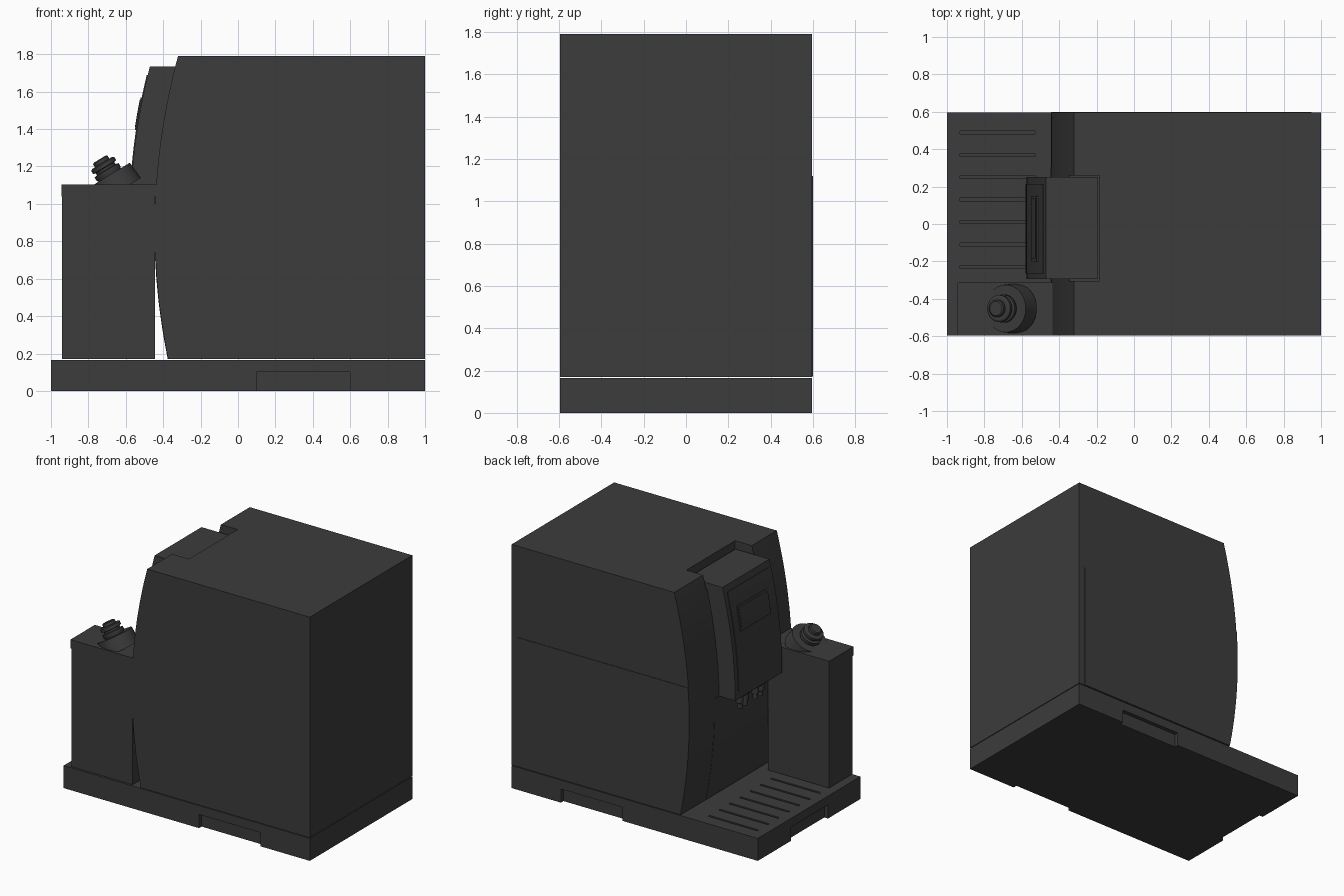
import bpy, bmesh
from math import atan2
from mathutils import Vector, Matrix

cube = bpy.data.objects.get("Cube")
if cube:
    bpy.data.objects.remove(cube, do_unlink=True)

GREY = (0.045, 0.045, 0.045, 1)
mat = bpy.data.materials.new("charcoal plastic")
mat.use_nodes = True
mat.diffuse_color = GREY
bsdf = next(n for n in mat.node_tree.nodes if n.type == 'BSDF_PRINCIPLED')
bsdf.inputs["Base Color"].default_value = GREY


def finish(name, bm, smooth=False):
    bmesh.ops.recalc_face_normals(bm, faces=bm.faces)
    mesh = bpy.data.meshes.new(name)
    bm.to_mesh(mesh)
    bm.free()
    mesh.materials.append(mat)
    ob = bpy.data.objects.new(name, mesh)
    bpy.context.collection.objects.link(ob)
    if smooth:
        activate(ob)
        bpy.ops.object.shade_smooth_by_angle()
    return ob


def activate(ob):
    bpy.ops.object.select_all(action='DESELECT')
    ob.select_set(True)
    bpy.context.view_layer.objects.active = ob


def prism(name, profile, y0, y1, smooth=False):
    """Side profile in x and z, stretched along y."""
    bm = bmesh.new()
    face = bm.faces.new([bm.verts.new((x, y0, z)) for x, z in profile])
    new = bmesh.ops.extrude_face_region(bm, geom=[face])["geom"]
    bmesh.ops.translate(bm, vec=(0, y1 - y0, 0),
                        verts=[v for v in new if isinstance(v, bmesh.types.BMVert)])
    return finish(name, bm, smooth)


def box(name, x0, x1, y0, y1, z0, z1):
    return prism(name, [(x0, z0), (x1, z0), (x1, z1), (x0, z1)], y0, y1)


def lathe(name, origin, axis, rings, smooth=True):
    """Stack of (distance, radius) rings along an axis."""
    bm = bmesh.new()
    n = 32
    rot = Vector((0, 0, 1)).rotation_difference(Vector(axis)).to_matrix().to_4x4()
    place = Matrix.Translation(origin) @ rot
    loops = []
    for d, r in rings:
        loops.append(bmesh.ops.create_circle(
            bm, segments=n, radius=r, matrix=place @ Matrix.Translation((0, 0, d)))["verts"])
    for a, b in zip(loops, loops[1:]):
        for i in range(n):
            j = (i + 1) % n
            bm.faces.new((a[i], a[j], b[j], b[i]))
    bm.faces.new(loops[0])
    bm.faces.new(loops[-1])
    return finish(name, bm, smooth)


def cut(ob, cutters):
    for cutter in cutters:
        cutter.hide_render = True
        mod = ob.modifiers.new("cut", 'BOOLEAN')
        mod.operation = 'DIFFERENCE'
        mod.solver = 'EXACT'
        mod.object = cutter
        activate(ob)
        bpy.ops.object.modifier_apply(modifier=mod.name)
        bpy.data.objects.remove(cutter, do_unlink=True)


# Gently bowed fronts of the housing and the dispensing head
def body_x(z):
    return -0.445 + 0.1465 * (z - 0.87) ** 2


def head_x(z):
    return -0.575 + 0.16 * (z - 0.93) ** 2


def bow(curve, z0, z1, out=0.0, n=20):
    zs = [z0 + (z1 - z0) * i / n for i in range(n + 1)]
    return [(curve(z) - out, z) for z in zs]


def bowed_plate(name, curve, z0, z1, y0, y1, out):
    inner = bow(curve, z0, z1, -0.004)
    return prism(name, bow(curve, z0, z1, out) + inner[::-1], y0, y1, True)


W = 0.595

# Base with finger notches and drip grooves
base = box("base", -1, 1, -W, W, 0, 0.165)
cutters = [box("side_notch", 0.1, 0.6, s * W - 0.03, s * W + 0.03, -0.1, 0.1) for s in (-1, 1)]
cutters.append(box("front_notch", -1.1, -0.97, -0.22, 0.21, -0.1, 0.1))
cutters += [box("groove", -0.93, -0.53, 0.482 - 0.12 * i, 0.498 - 0.12 * i, 0.15, 0.2)
            for i in range(7)]
cut(base, cutters)

# Housing with a pocket in the top for the head
housing = prism("housing", bow(body_x, 0.17, 1.79, n=32) + [(1, 1.79), (1, 0.17)], -W, W, True)
cut(housing, [box("head_pocket", -0.8, -0.185, -0.305, 0.26, 1.69, 1.9)])
bowed_plate("fascia", body_x, 0.171, 0.93, -0.305, 0.305, 0.002)

# Service door on the side, following the bowed front
prism("side_door", bow(body_x, 0.172, 1.12) + [(0.95, 1.12), (0.95, 0.172)], W - 0.01, W + 0.004)

# Dispensing head with framed control panel and display
HY0, HY1 = -0.295, 0.25
prism("head", bow(head_x, 0.93, 1.735) + [(-0.195, 1.735), (-0.195, 1.69), (-0.36, 0.93)],
      HY0, HY1, True)
bowed_plate("control_panel", head_x, 0.99, 1.69, -0.265, 0.215, 0.005)
bowed_plate("display_frame", head_x, 1.395, 1.57, -0.2, 0.15, 0.011)
bowed_plate("display", head_x, 1.41, 1.555, -0.185, 0.135, 0.013)

# Two pairs of spouts below the head
for y in (0.06, -0.12):
    box("spout_block", -0.53, -0.45, y - 0.05, y + 0.05, 0.89, 0.94)
    for dy in (-0.03, 0.03):
        lathe("spout", (-0.5, y + dy, 0.8), (0, 0, 1),
              [(0, 0.018), (0.035, 0.018), (0.04, 0.026), (0.1, 0.026)])

# Milk tank and lid
box("tank", -0.94, -0.445, -0.588, -0.318, 0.17, 1.045)
box("tank_lid", -0.945, -0.433, -W, -0.312, 1.04, 1.105)

# Slanted collar and knob on the lid
AXIS = (-0.52, 0, 0.854)
SEAT = (-0.687, -0.452, 1.154)
lathe("collar", SEAT, AXIS, [(-0.1, 0.135), (0, 0.127)])
lathe("knob", SEAT, AXIS, [(-0.02, 0.06), (0.012, 0.075), (0.03, 0.075), (0.034, 0.058),
                           (0.046, 0.058), (0.05, 0.072), (0.07, 0.072), (0.076, 0.062)])
lathe("knob_cap", SEAT, AXIS, [(0.07, 0.045), (0.095, 0.045), (0.1, 0.038)])
